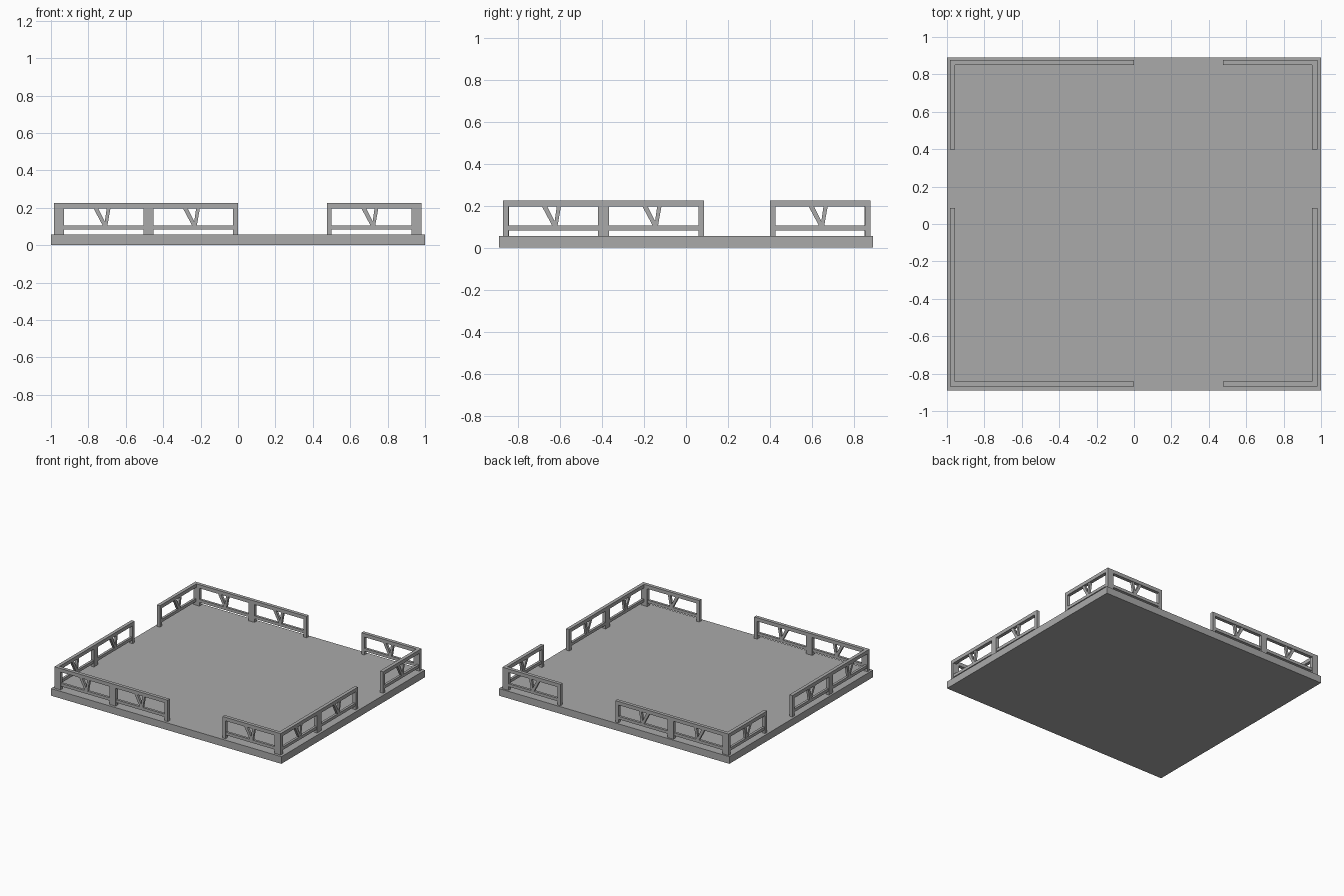
import bpy, bmesh

if "Cube" in bpy.data.objects:
    bpy.data.objects.remove(bpy.data.objects["Cube"])

grey = bpy.data.materials.new("plain grey")
grey.diffuse_color = (0.4, 0.4, 0.4, 1)
grey.use_nodes = True
grey.node_tree.nodes["Principled BSDF"].inputs["Base Color"].default_value = grey.diffuse_color

BASE_TOP, TOP = 0.056, 0.224
POST = 0.026          # post width
THICK = 0.027         # railing depth
PANEL = 0.478         # panel length


def prism(bm, profile, d0, d1, along):
    """Extrude a (u, z) profile from depth d0 to d1; u runs along x or y."""
    def place(u, z, d):
        return (u, d, z) if along == "x" else (d, u, z)
    a = [bm.verts.new(place(u, z, d0)) for u, z in profile]
    b = [bm.verts.new(place(u, z, d1)) for u, z in profile]
    bm.faces.new(a)
    bm.faces.new(b[::-1])
    n = len(profile)
    for i in range(n):
        j = (i + 1) % n
        bm.faces.new((a[j], a[i], b[i], b[j]))


def rect(u0, u1, z0, z1):
    return [(u0, z0), (u1, z0), (u1, z1), (u0, z1)]


def finish(bm, name):
    bmesh.ops.recalc_face_normals(bm, faces=bm.faces)
    me = bpy.data.meshes.new(name)
    bm.to_mesh(me)
    bm.free()
    me.materials.append(grey)
    ob = bpy.data.objects.new(name, me)
    bpy.context.collection.objects.link(ob)


def railing(name, start, panels, depth, along):
    bm = bmesh.new()
    d0, d1 = depth, depth + THICK
    inset = 0.004
    # top rail
    prism(bm, rect(start, start + panels * PANEL, 0.196, TOP), d0, d1, along)
    for k in range(panels):
        u0 = start + k * PANEL
        u1 = u0 + PANEL
        c = (u0 + u1) / 2
        # end posts
        prism(bm, rect(u0, u0 + POST, BASE_TOP, 0.196), d0, d1, along)
        prism(bm, rect(u1 - POST, u1, BASE_TOP, 0.196), d0, d1, along)
        # lower rail
        prism(bm, rect(u0 + POST, u1 - POST, 0.083, 0.106),
              d0 + inset, d1 - inset, along)
        # uneven V braces
        for b0, b1, t0, t1 in ((-0.006, 0.016, -0.054, -0.029),
                               (0.003, 0.020, 0.016, 0.036)):
            prism(bm, [(c + b0, 0.106), (c + b1, 0.106),
                       (c + t1, 0.196), (c + t0, 0.196)],
                  d0 + inset, d1 - inset, along)
    finish(bm, name)


# floor slab
slab = bmesh.new()
prism(slab, rect(-1, 1, 0, BASE_TOP), -0.89, 0.89, "x")
finish(slab, "floor_slab")

# front and back railings, with a gap right of centre
for side, d in (("front", -0.870), ("back", 0.850)):
    railing(side + "_long_railing", -0.957, 2, d, "x")
    railing(side + "_short_railing", 0.475, 1, d, "x")

# left and right railings, with a gap behind centre
for side, d in (("left", -0.984), ("right", 0.953)):
    railing(side + "_long_railing", -0.870, 2, d, "y")
    railing(side + "_short_railing", 0.399, 1, d, "y")
